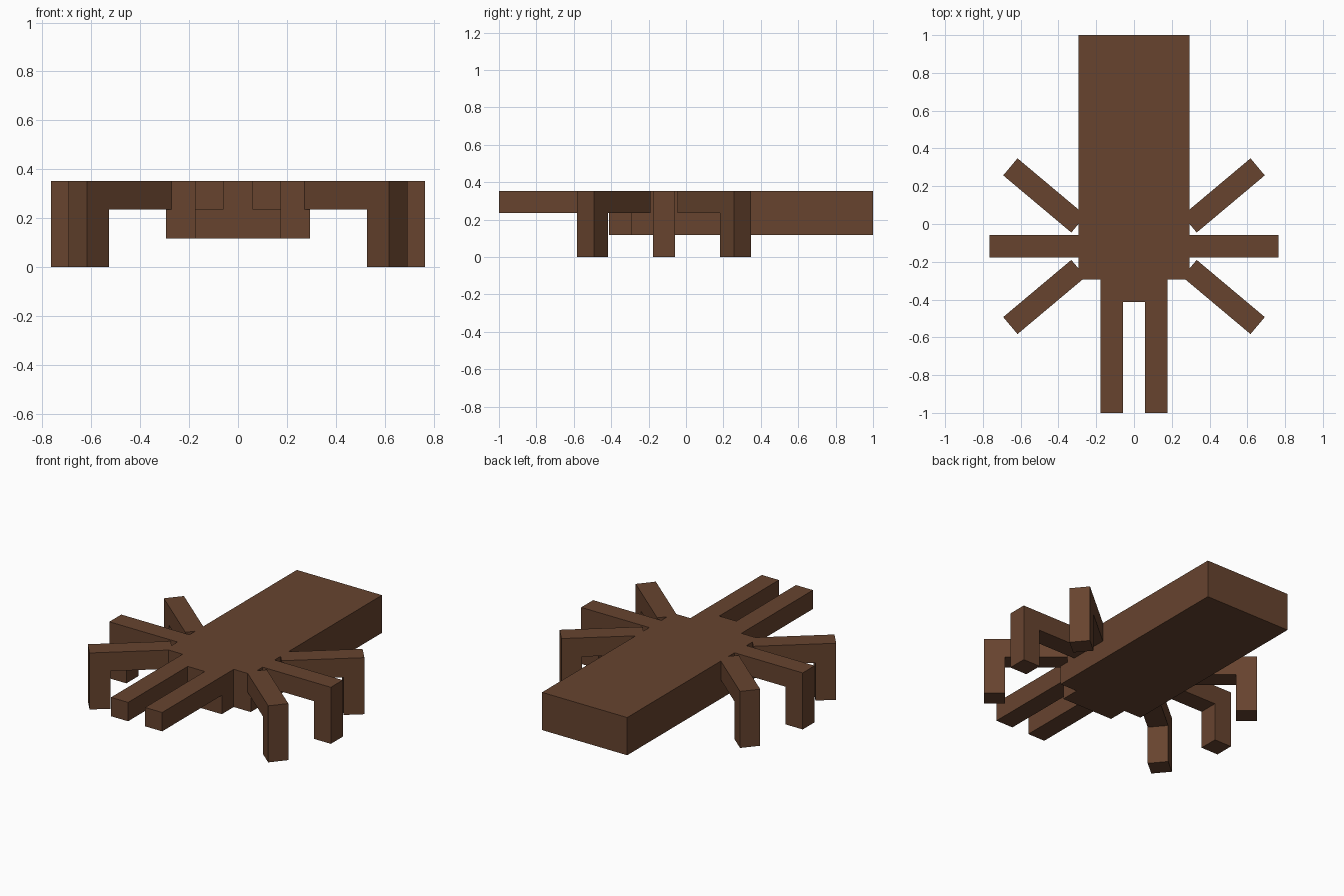
import bpy, bmesh, math
from mathutils import Matrix

cube = bpy.data.objects.get("Cube")
if cube:
    bpy.data.objects.remove(cube, do_unlink=True)

U = 2 / 17  # one block of the modelling grid

brown = bpy.data.materials.new("dark brown")
brown.use_nodes = True
colour = (0.135, 0.057, 0.028, 1)
brown.diffuse_color = colour
bsdf = brown.node_tree.nodes["Principled BSDF"]
bsdf.inputs["Base Color"].default_value = colour
bsdf.inputs["Roughness"].default_value = 0.8


def prism(name, profile, axis, depth, matrix=Matrix()):
    """Extrude a flat profile (in blocks) along an axis, then place it."""
    bm = bmesh.new()
    face = bm.faces.new([bm.verts.new(p) for p in profile])
    ext = bmesh.ops.extrude_face_region(bm, geom=[face])
    verts = [g for g in ext["geom"] if isinstance(g, bmesh.types.BMVert)]
    offset = [depth if a == axis else 0 for a in "xyz"]
    bmesh.ops.translate(bm, verts=verts, vec=offset)
    bm.transform(Matrix.Scale(U, 4) @ matrix)
    bmesh.ops.recalc_face_normals(bm, faces=bm.faces)
    mesh = bpy.data.meshes.new(name)
    bm.to_mesh(mesh)
    bm.free()
    mesh.materials.append(brown)
    obj = bpy.data.objects.new(name, mesh)
    bpy.context.collection.objects.link(obj)
    return obj


def box(name, x0, x1, y0, y1, z0, z1):
    base = [(x0, y0, z0), (x1, y0, z0), (x1, y1, z0), (x0, y1, z0)]
    return prism(name, base, "z", z1 - z0)


# Long slab body and narrower head
box("body", -2.5, 2.5, -2.5, 8.5, 1, 3)
box("head", -1.5, 1.5, -3.5, -2.5, 1, 3)

# L-shaped leg: a level arm with a post at its outer end
leg = [(0, -.5, 2), (3, -.5, 2), (3, -.5, 0), (4, -.5, 0), (4, -.5, 3), (0, -.5, 3)]

for side, s in (("left", 1), ("right", -1)):
    mirror = Matrix.Diagonal((s, 1, 1, 1))
    # Feeler reaching forward from the head
    box(side + "_feeler", *sorted((s * 0.5, s * 1.5)), -8.5, -3.5, 2, 3)
    # Three splayed legs
    for place, y, angle in (("front", -2, -40), ("middle", -1, 0), ("rear", 0, 40)):
        placed = (mirror @ Matrix.Translation((2.5, y, 0))
                  @ Matrix.Rotation(math.radians(angle), 4, "Z"))
        prism(f"{side}_{place}_leg", leg, "y", 1, placed)
